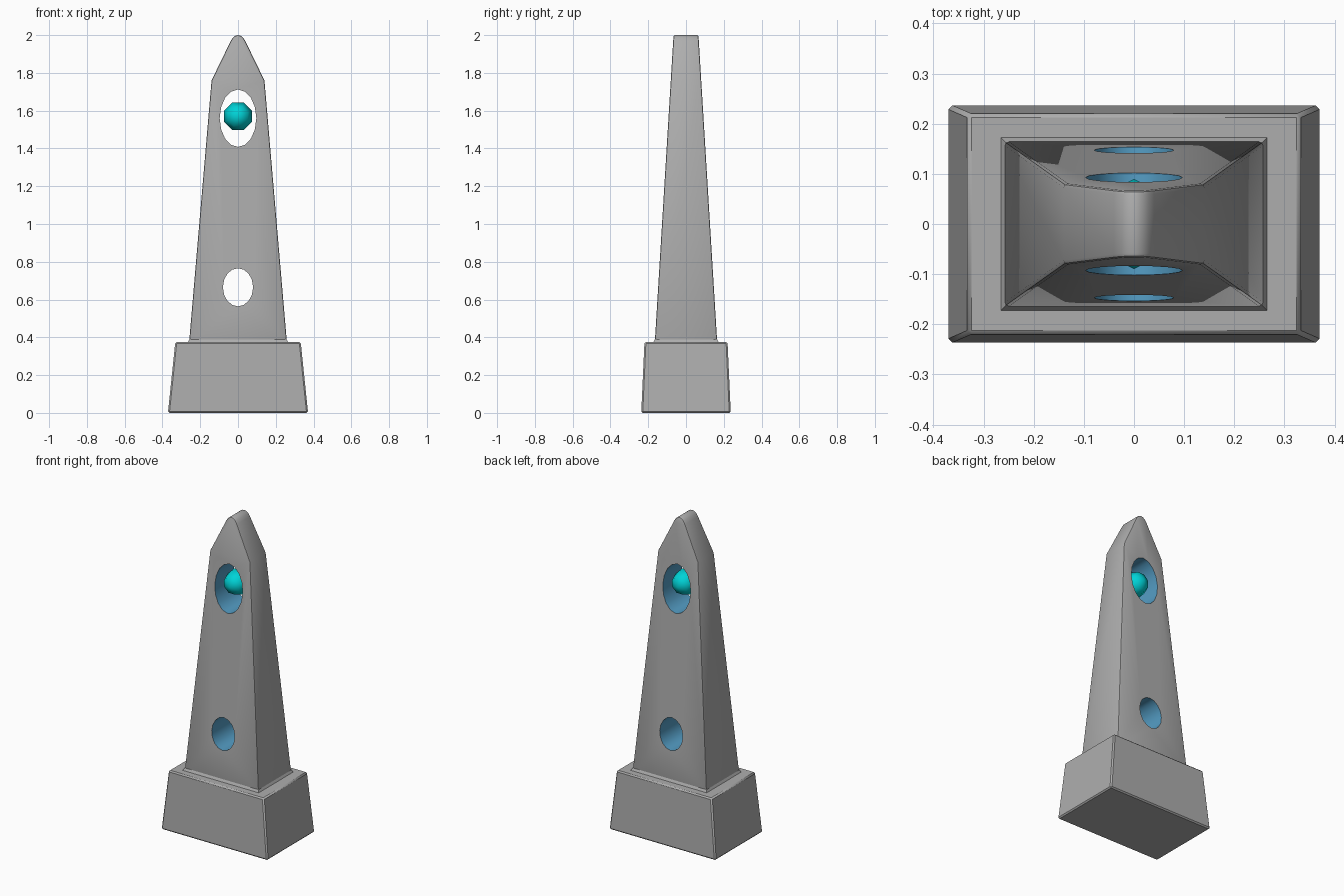
import bpy, bmesh, math
from mathutils import Matrix

if "Cube" in bpy.data.objects:
    bpy.data.objects.remove(bpy.data.objects["Cube"])


def material(name, rgb):
    m = bpy.data.materials.new(name)
    m.diffuse_color = (*rgb, 1)
    m.use_nodes = True
    m.node_tree.nodes["Principled BSDF"].inputs["Base Color"].default_value = m.diffuse_color
    return m


stone = material("grey stone", (0.42, 0.42, 0.42))
blue = material("blue lining", (0.09, 0.34, 0.56))
teal = material("teal gem", (0.0, 0.65, 0.68))


def make_object(name, bm, mats):
    bmesh.ops.recalc_face_normals(bm, faces=bm.faces)
    me = bpy.data.meshes.new(name)
    bm.to_mesh(me)
    bm.free()
    ob = bpy.data.objects.new(name, me)
    bpy.context.collection.objects.link(ob)
    for m in mats:
        me.materials.append(m)
    return ob


def add_bevel(ob, width, segments=2):
    b = ob.modifiers.new("bevel", 'BEVEL')
    b.width, b.segments = width, segments
    b.limit_method, b.angle_limit = 'ANGLE', math.radians(40)


def finish(ob, angle=35):
    bpy.ops.object.select_all(action='DESELECT')
    bpy.context.view_layer.objects.active = ob
    ob.select_set(True)
    for m in list(ob.modifiers):
        bpy.ops.object.modifier_apply(modifier=m.name)
    bpy.ops.object.shade_smooth_by_angle(angle=math.radians(angle))


def frustum(name, z0, x0, y0, z1, x1, y1):
    bm = bmesh.new()
    bmesh.ops.create_cube(bm, size=2)
    for v in bm.verts:
        x, y, z = (x1, y1, z1) if v.co.z > 0 else (x0, y0, z0)
        v.co = (math.copysign(x, v.co.x), math.copysign(y, v.co.y), z)
    return make_object(name, bm, [stone])


# Plinth and the small flare where the shaft meets it
plinth = frustum("plinth", 0.0, 0.371, 0.237, 0.375, 0.332, 0.22)
add_bevel(plinth, 0.008, 1)
finish(plinth)
finish(frustum("shaft_footing", 0.37, 0.268, 0.175, 0.392, 0.256, 0.163))

# Shaft: front profile, with depth narrowing evenly towards the top
half = [(0.26, 0.36), (0.14, 1.76), (0.04, 1.966), (0.029, 1.985), (0.014, 1.997)]
outline = half + [(0.0, 2.0)] + [(-x, z) for x, z in reversed(half)]
bm = bmesh.new()


def depth(z):
    return 0.166 - 0.1 * (z - 0.36) / 1.64


front, back = ([bm.verts.new((x, s * depth(z), z)) for x, z in outline] for s in (-1, 1))
bm.faces.new(front)
bm.faces.new(back)
n = len(outline)
for i in range(n):
    j = (i + 1) % n
    bm.faces.new((front[i], front[j], back[j], back[i]))
shaft = make_object("shaft", bm, [stone, blue])
add_bevel(shaft, 0.008)

# Two oval openings, lined in blue
cutters = []
for z, rx, rz in ((1.56, 0.097, 0.152), (0.665, 0.08, 0.101)):
    bm = bmesh.new()
    bmesh.ops.create_cone(bm, cap_ends=True, segments=16, radius1=1, radius2=1, depth=1)
    bm.transform(Matrix.Translation((0, 0, z)) @ Matrix.Diagonal((rx, 1, rz, 1))
                 @ Matrix.Rotation(math.pi / 2, 4, 'X'))
    for f in bm.faces:
        f.material_index = 1
    c = make_object("opening_cutter", bm, [stone, blue])
    c.hide_render = True
    cutters.append(c)
    b = shaft.modifiers.new("opening", 'BOOLEAN')
    b.operation, b.solver, b.object = 'DIFFERENCE', 'EXACT', c
finish(shaft)
for c in cutters:
    bpy.data.objects.remove(c)

# Gem floating in the upper opening, poles facing front and back
bm = bmesh.new()
bmesh.ops.create_uvsphere(bm, u_segments=8, v_segments=4, radius=1)
bm.transform(Matrix.Translation((0, 0, 1.57)) @ Matrix.Diagonal((0.079, 0.09, 0.079, 1))
             @ Matrix.Rotation(math.pi / 2, 4, 'X') @ Matrix.Rotation(math.pi / 8, 4, 'Z'))
finish(make_object("gem", bm, [teal]), 60)
